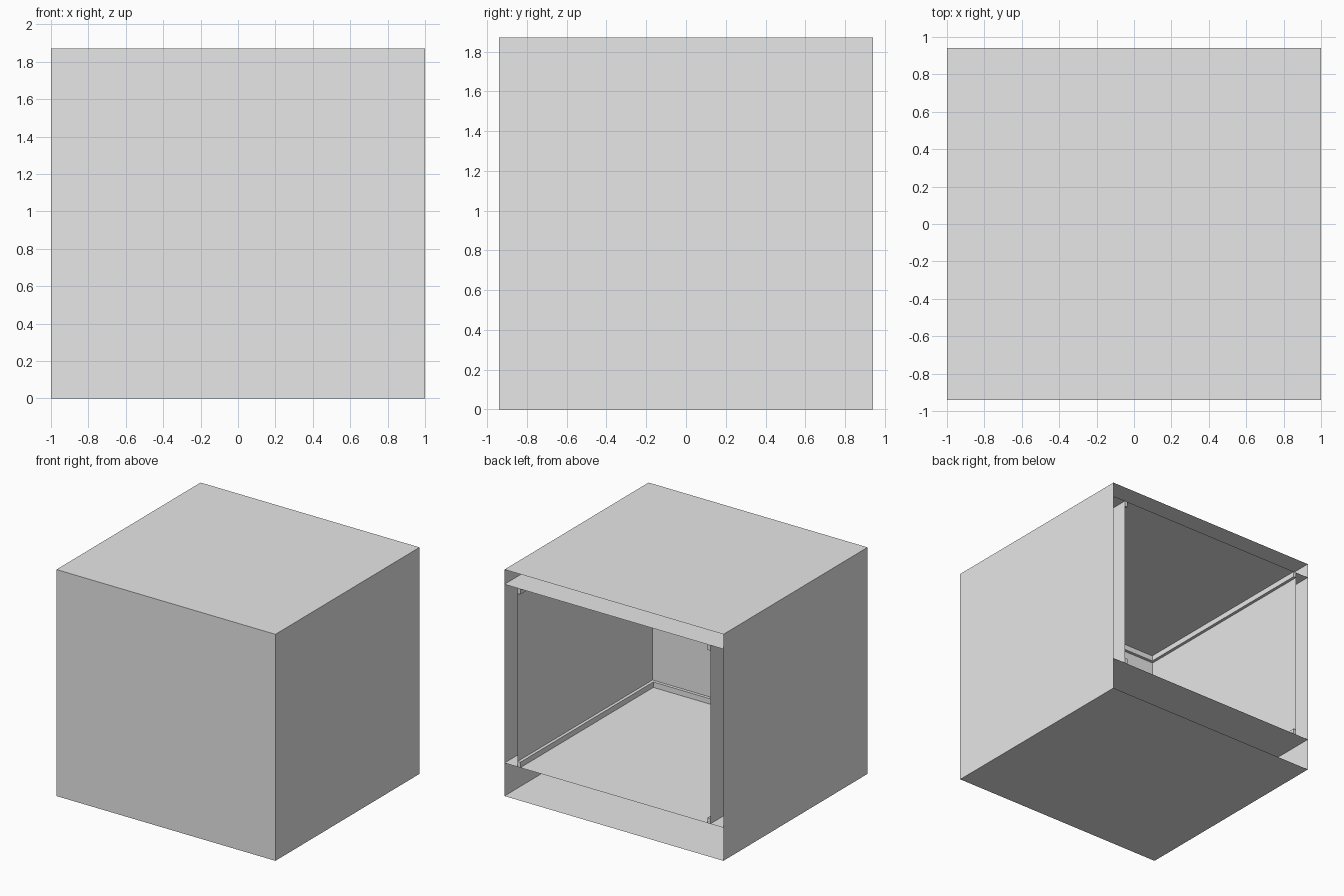
import bpy, bmesh

if "Cube" in bpy.data.objects:
    bpy.data.objects.remove(bpy.data.objects["Cube"])

# Main dimensions
X, Y, H = 1.0, 0.94, 1.87        # outer half width, half depth, height
GAP = 0.12                       # space between outer shell and room walls
FLOOR, CEIL = 0.273, H - 0.122   # room floor and ceiling levels
TRIM_T, TRIM_H = 0.025, 0.045    # trim thickness and height

grey = bpy.data.materials.new("light_grey")
grey.diffuse_color = (0.8, 0.8, 0.8, 1)
grey.use_nodes = True
grey.node_tree.nodes["Principled BSDF"].inputs["Base Color"].default_value = grey.diffuse_color


def finish(name, bm):
    mesh = bpy.data.meshes.new(name)
    bm.to_mesh(mesh)
    bm.free()
    mesh.materials.append(grey)
    bpy.context.collection.objects.link(bpy.data.objects.new(name, mesh))


def u_path(inset):
    """Three-sided plan outline, open toward the back."""
    x, y = X - inset, -Y + inset
    return [(x, Y), (x, y), (-x, y), (-x, Y)]


def thin_walls(name, inset, z0, z1):
    bm = bmesh.new()
    low = [bm.verts.new((x, y, z0)) for x, y in u_path(inset)]
    high = [bm.verts.new((x, y, z1)) for x, y in u_path(inset)]
    for i in range(3):
        bm.faces.new((low[i + 1], low[i], high[i], high[i + 1]))
    finish(name, bm)


def sheet(name, z, up=True):
    bm = bmesh.new()
    pts = [(-X, -Y), (X, -Y), (X, Y), (-X, Y)]
    if not up:
        pts.reverse()
    bm.faces.new([bm.verts.new((x, y, z)) for x, y in pts])
    finish(name, bm)


def trim(name, z0):
    """Solid rectangular strip running round the three room walls."""
    bm = bmesh.new()
    rings = []
    for (ox, oy), (ix, iy) in zip(u_path(GAP), u_path(GAP + TRIM_T)):
        section = [(ox, oy, z0), (ix, iy, z0),
                   (ix, iy, z0 + TRIM_H), (ox, oy, z0 + TRIM_H)]
        rings.append([bm.verts.new(p) for p in section])
    for a, b in zip(rings, rings[1:]):
        for k in range(4):
            n = (k + 1) % 4
            bm.faces.new((a[k], a[n], b[n], b[k]))
    bm.faces.new(rings[0])
    bm.faces.new(rings[-1])
    bmesh.ops.recalc_face_normals(bm, faces=bm.faces)
    finish(name, bm)


# Outer shell, open at the back
thin_walls("outer_walls", 0, 0, H)
sheet("outer_base", 0, up=False)
sheet("outer_roof", H)

# Room inside the shell
sheet("room_floor", FLOOR)
sheet("room_ceiling", CEIL, up=False)
thin_walls("room_walls", GAP, FLOOR, CEIL)

# Trim along the bottom and top of the room walls
trim("skirting_board", FLOOR)
trim("ceiling_trim", CEIL - TRIM_H)
